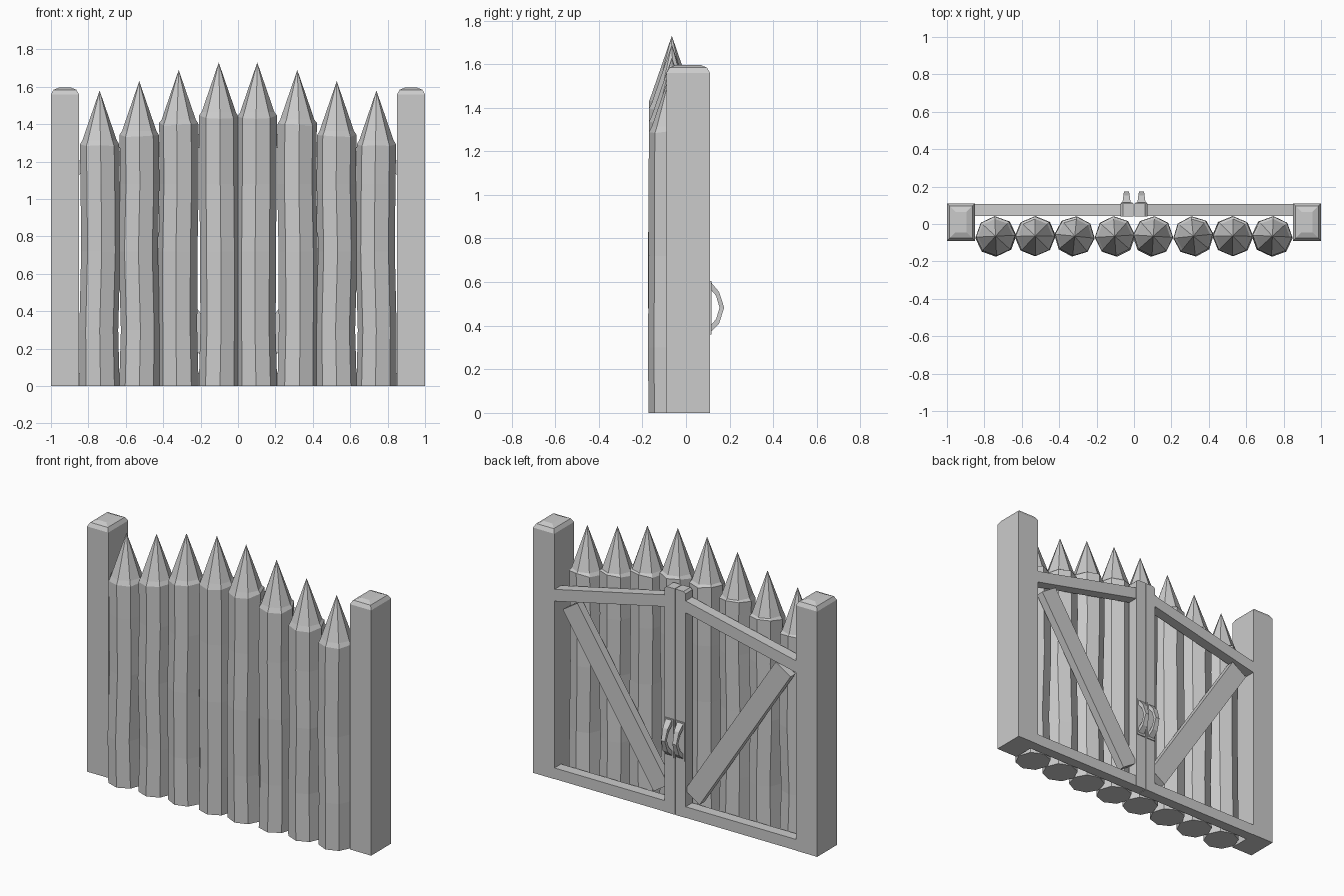
import bpy, bmesh, math, random
from mathutils import Vector

if "Cube" in bpy.data.objects:
    bpy.data.objects.remove(bpy.data.objects["Cube"])

random.seed(4)


def make(name, bm):
    bmesh.ops.recalc_face_normals(bm, faces=bm.faces)
    me = bpy.data.meshes.new(name)
    bm.to_mesh(me)
    bm.free()
    ob = bpy.data.objects.new(name, me)
    bpy.context.collection.objects.link(ob)
    return ob


def loft(name, rings, tip=None, side=1):
    """Skin equal-length rings; close with a cap or a point. side=-1 mirrors in x."""
    bm = bmesh.new()
    loops = [[bm.verts.new((side * x, y, z)) for x, y, z in r] for r in rings]
    n = len(loops[0])
    for a, b in zip(loops, loops[1:]):
        for i in range(n):
            j = (i + 1) % n
            bm.faces.new((a[i], a[j], b[j], b[i]))
    bm.faces.new(loops[0])
    if tip:
        t = bm.verts.new((side * tip[0], tip[1], tip[2]))
        for i in range(n):
            bm.faces.new((loops[-1][i], loops[-1][(i + 1) % n], t))
    else:
        bm.faces.new(loops[-1])
    return make(name, bm)


def prism(name, outline, y0, y1, side):
    """Extrude an xz outline between two depths."""
    return loft(name, [[(x, y, z) for x, z in outline] for y in (y0, y1)], side=side)


def rect(x0, x1, y0, y1, z, inset=0):
    i = inset
    return [(x0 + i, y0 + i, z), (x1 - i, y0 + i, z), (x1 - i, y1 - i, z), (x0 + i, y1 - i, z)]


# Sharpened logs: centre x, shoulder height, tip height
LOGS = [(0.103, 1.44, 1.73), (0.317, 1.40, 1.69), (0.528, 1.34, 1.63), (0.74, 1.29, 1.58)]
CY = -0.065
log_data = []
for cx, zs, zt in LOGS:
    turn = random.uniform(-0.12, 0.12)
    rings = []
    levels = [(0, 0.107), (0.30, 0.104), (0.72, 0.105), (1.08, 0.105), (zs, 0.105), (zs + 0.024, 0.092)]
    for k, (z, r) in enumerate(levels):
        ox = random.uniform(-0.007, 0.007) if 0 < k < 4 else 0
        oy = random.uniform(-0.006, 0.002) if 0 < k < 4 else 0
        ring = []
        for i in range(8):
            a = turn + i * math.pi / 4
            dz = random.uniform(-0.005, 0.012) + 0.008 * math.sin(a) if k == 4 else 0
            ring.append((cx + ox + r * math.cos(a), CY + oy + r * math.sin(a), z + dz))
        rings.append(ring)
    log_data.append((rings, (cx, CY, zt)))

for s, label in ((1, "right"), (-1, "left")):
    for k, (rings, tip) in enumerate(log_data):
        loft(f"log_{label}_{k + 1}", rings, tip, s)

    # Gate post with a softened cap
    p = (0.85, 1.0, -0.09, 0.11)
    loft(f"post_{label}", [rect(*p, 0), rect(*p, 1.56), rect(*p, 1.584, 0.014),
                           rect(*p, 1.597, 0.045)], side=s)

    # Rear frame: centre stile, bottom rail, sloping top rail
    prism(f"stile_{label}", [(0.002, 0), (0.073, 0), (0.073, 1.425), (0.06, 1.437), (0.002, 1.437)],
          0.04, 0.11, s)
    prism(f"bottom_rail_{label}", [(0.07, 0), (0.855, 0), (0.855, 0.07), (0.07, 0.07)], 0.042, 0.108, s)
    prism(f"top_rail_{label}", [(0.07, 1.305), (0.45, 1.22), (0.855, 1.13), (0.855, 1.205),
                                (0.45, 1.295), (0.07, 1.38)], 0.042, 0.108, s)

    # Diagonal brace
    a, b = Vector((0.11, 0.135)), Vector((0.75, 1.12))
    d = (b - a).normalized()
    n = Vector((d.y, -d.x)) * 0.062
    prism(f"brace_{label}", [a + n, b + n, b - n, a - n], 0.045, 0.095, s)

    # Pull handle: thin back plate and faceted arch
    prism(f"handle_plate_{label}", [(0.008, 0.36), (0.07, 0.36), (0.07, 0.605), (0.008, 0.605)],
          0.109, 0.116, s)
    arch = [(0.112, 0.37, 0.112, 0.40), (0.152, 0.41, 0.138, 0.43), (0.175, 0.483, 0.154, 0.483),
            (0.152, 0.555, 0.138, 0.537), (0.112, 0.602, 0.112, 0.568)]
    widths = [0.022, 0.017, 0.013, 0.017, 0.022]
    loft(f"handle_{label}", [[(0.04 - w, y0, z0), (0.04 + w, y0, z0), (0.04 + w, y1, z1), (0.04 - w, y1, z1)]
                             for (y0, z0, y1, z1), w in zip(arch, widths)], side=s)
